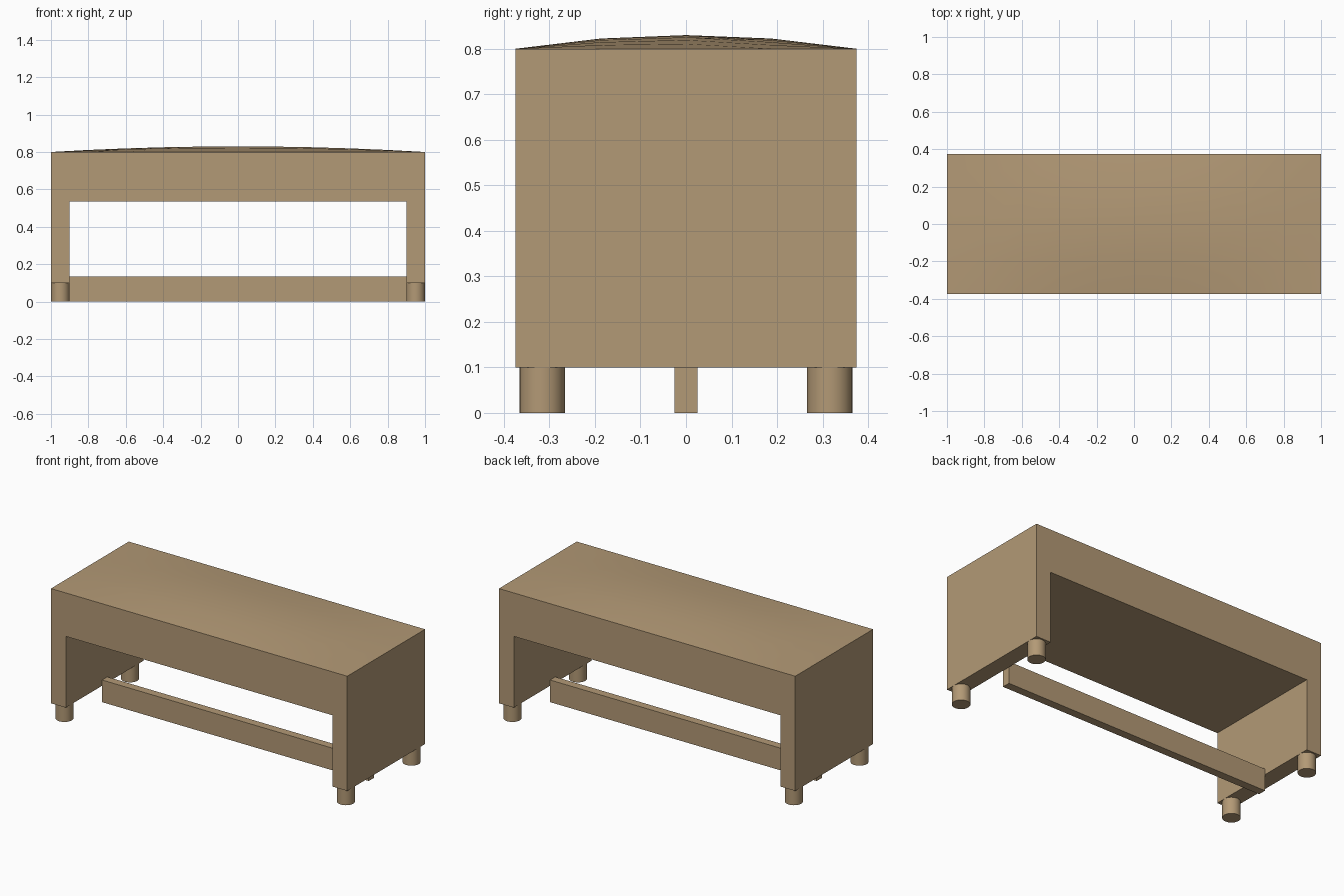
import bpy, bmesh
from math import radians

if "Cube" in bpy.data.objects:
    bpy.data.objects.remove(bpy.data.objects["Cube"])

W, D = 1.0, 0.375          # half width, half depth
wood = bpy.data.materials.new("wood")
wood.diffuse_color = (0.45, 0.32, 0.18, 1)
wood.use_nodes = True
wood.node_tree.nodes["Principled BSDF"].inputs["Base Color"].default_value = wood.diffuse_color


def finish(name, bm, smooth=False):
    bmesh.ops.recalc_face_normals(bm, faces=bm.faces)
    mesh = bpy.data.meshes.new(name)
    bm.to_mesh(mesh)
    bm.free()
    ob = bpy.data.objects.new(name, mesh)
    bpy.context.collection.objects.link(ob)
    mesh.materials.append(wood)
    if smooth:
        bpy.ops.object.select_all(action='DESELECT')
        ob.select_set(True)
        bpy.context.view_layer.objects.active = ob
        bpy.ops.object.shade_smooth_by_angle(angle=radians(30))
    return ob


# Bench body: inverted U profile extruded through the depth
bm = bmesh.new()
profile = [(-W, .1), (-.9, .1), (-.9, .535), (.9, .535), (.9, .1), (W, .1), (W, .8), (-W, .8)]
face = bm.faces.new([bm.verts.new((x, -D, z)) for x, z in profile])
new = bmesh.ops.extrude_face_region(bm, geom=[face])["geom"]
bmesh.ops.translate(bm, vec=(0, 2 * D, 0),
                    verts=[v for v in new if isinstance(v, bmesh.types.BMVert)])
# The crowned top covers the upper side
bm.faces.ensure_lookup_table()
top = [f for f in bm.faces if all(v.co.z > .79 for v in f.verts)]
bmesh.ops.delete(bm, geom=top, context='FACES_ONLY')
finish("bench_body", bm)

# Gently crowned top
bm = bmesh.new()
bmesh.ops.create_grid(bm, x_segments=10, y_segments=4, size=1)
for v in bm.verts:
    x, y, _ = v.co
    v.co = (x * W, y * D, .8 + .03 * (1 - x * x) * (1 - y * y))
finish("crowned_top", bm, True)

# Stretcher between the side panels
bm = bmesh.new()
bmesh.ops.create_cube(bm, size=1)
for v in bm.verts:
    v.co = (v.co.x * 1.8, v.co.y * .05, (v.co.z + .5) * .135)
finish("stretcher", bm)

# Round feet
for sx, side in ((-1, "left"), (1, "right")):
    for sy, end in ((-1, "front"), (1, "back")):
        bm = bmesh.new()
        bmesh.ops.create_cone(bm, cap_ends=True, segments=24, radius1=.05, radius2=.05, depth=.1)
        bmesh.ops.translate(bm, vec=(sx * .95, sy * .316, .05), verts=bm.verts)
        finish(f"{end}_{side}_foot", bm, True)
